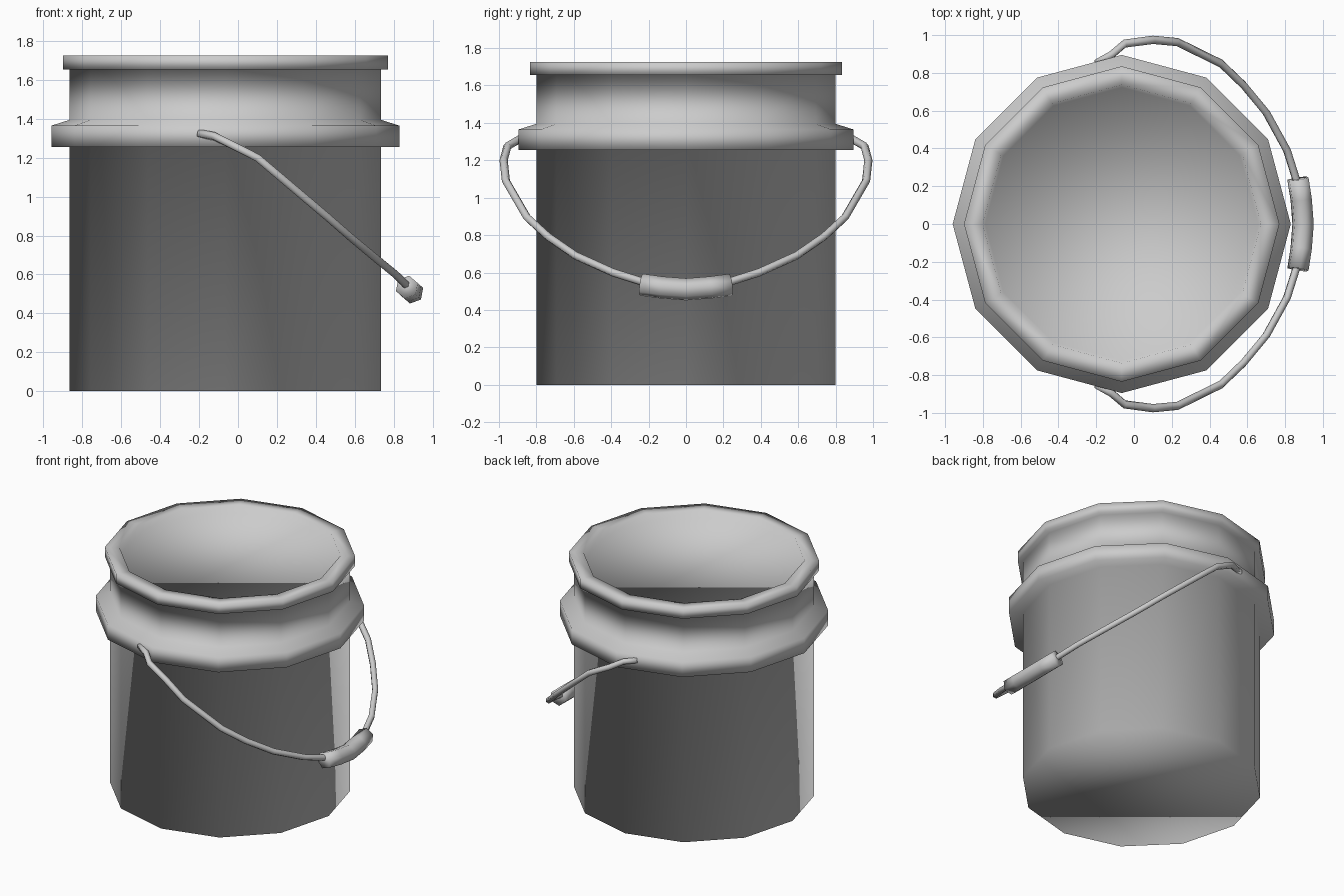
import bpy, bmesh, math
from mathutils import Vector

cube = bpy.data.objects.get("Cube")
if cube:
    bpy.data.objects.remove(cube, do_unlink=True)

SIDES = 12
CENTER_X = -0.065

grey = bpy.data.materials.new("plain grey")
grey.use_nodes = True
grey.diffuse_color = (0.6, 0.6, 0.6, 1)
grey.node_tree.nodes["Principled BSDF"].inputs["Base Color"].default_value = (0.6, 0.6, 0.6, 1)


def finish(name, bm):
    bmesh.ops.recalc_face_normals(bm, faces=bm.faces)
    for f in bm.faces:
        f.smooth = True
    mesh = bpy.data.meshes.new(name)
    bm.to_mesh(mesh)
    bm.free()
    mesh.materials.append(grey)
    obj = bpy.data.objects.new(name, mesh)
    bpy.context.collection.objects.link(obj)
    return obj


def skin(bm, rings):
    """Join consecutive rings of vertices and cap both ends."""
    loops = [[bm.verts.new(p) for p in ring] for ring in rings]
    n = len(loops[0])
    for a, b in zip(loops, loops[1:]):
        for i in range(n):
            j = (i + 1) % n
            bm.faces.new((a[i], a[j], b[j], b[i]))
    bm.faces.new(loops[0][::-1])
    bm.faces.new(loops[-1])


def lathe(name, profile):
    bm = bmesh.new()
    skin(bm, [[(CENTER_X + r * math.cos(math.tau * i / SIDES),
                r * math.sin(math.tau * i / SIDES), z) for i in range(SIDES)]
              for r, z in profile])
    return finish(name, bm)


def tube(name, path, radius, sides=6):
    """Sweep a polygon along a path; the sides stay aligned with the handle plane."""
    bm = bmesh.new()
    plane = Vector((0.65, 0, 0.76))
    rings = []
    for i, p in enumerate(path):
        along = (path[min(i + 1, len(path) - 1)] - path[max(i - 1, 0)]).normalized()
        u = along.cross(plane).normalized()
        v = along.cross(u)
        rings.append([p + radius * (math.cos(math.tau * k / sides) * u +
                                    math.sin(math.tau * k / sides) * v)
                      for k in range(sides)])
    skin(bm, rings)
    return finish(name, bm)


def mirrored(half):
    """Half path ending on y = 0, continued on the other side."""
    pts = [Vector(p) for p in half]
    return pts + [Vector((p.x, -p.y, p.z)) for p in pts[-2::-1]]


# Bucket with band, neck and recessed lid
lathe("bucket", [(0.80, 0), (0.80, 1.255), (0.895, 1.255), (0.895, 1.365),
                 (0.80, 1.395), (0.80, 1.655), (0.835, 1.655), (0.835, 1.725),
                 (0.737, 1.725), (0.723, 1.675)])

# Wire handle hanging to one side
tube("wire_handle", mirrored([
    (-0.20, 0.85, 1.325), (-0.12, 0.895, 1.31), (-0.05, 0.955, 1.275),
    (0.10, 0.975, 1.20), (0.23, 0.963, 1.09), (0.46, 0.85, 0.895),
    (0.58, 0.735, 0.79), (0.70, 0.59, 0.69), (0.81, 0.39, 0.60),
    (0.87, 0.20, 0.54), (0.89, 0, 0.515)]), 0.022)

# Hand grip
tube("hand_grip", mirrored([(0.868, 0.24, 0.535), (0.885, 0.13, 0.52),
                            (0.895, 0, 0.51)]), 0.06)
